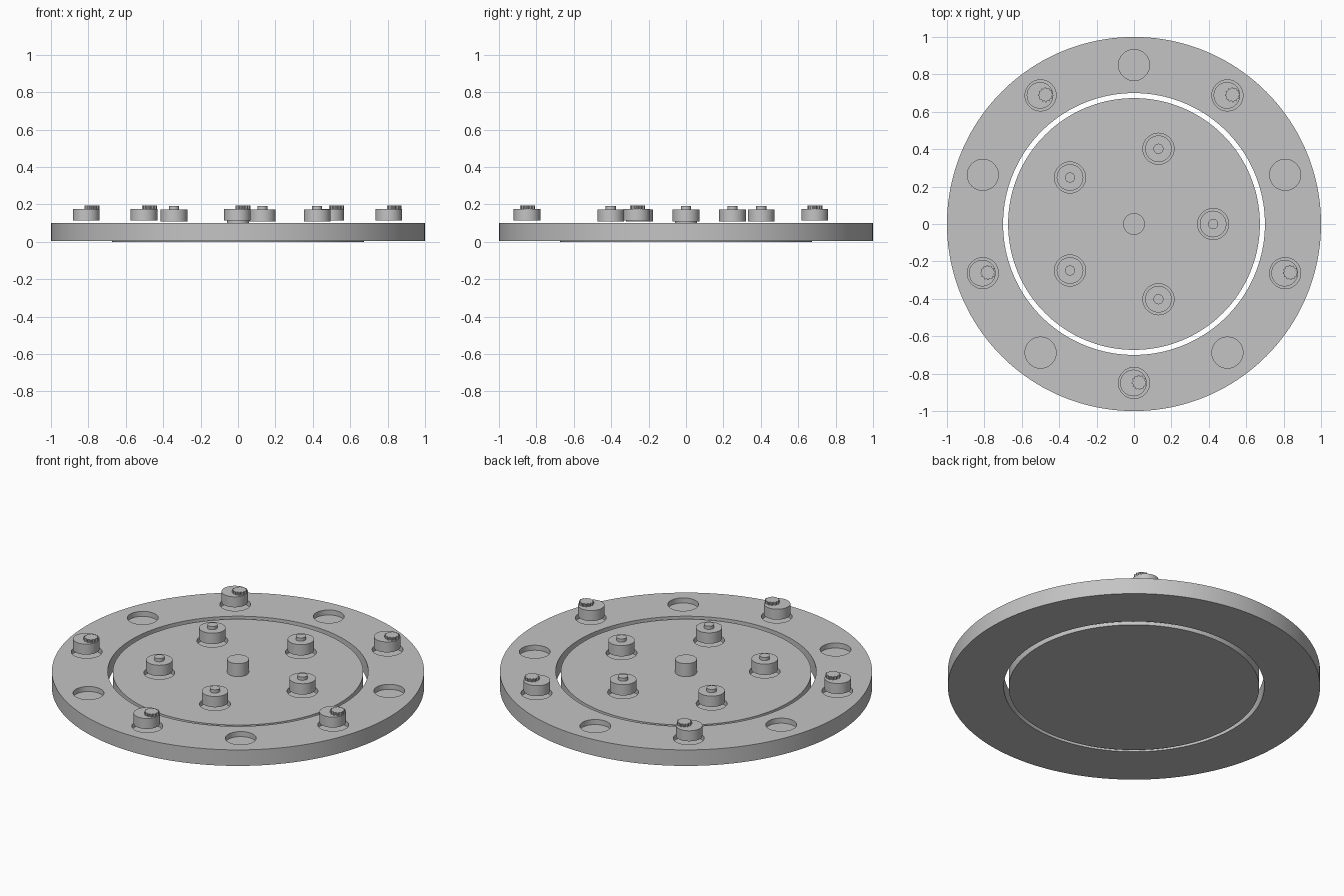
import bpy
import bmesh
from math import cos, sin, pi, radians
from mathutils import Matrix

cube = bpy.data.objects.get("Cube")
if cube:
    bpy.data.objects.remove(cube, do_unlink=True)

grey = bpy.data.materials.new("plain grey")
grey.use_nodes = True
grey.diffuse_color = (0.55, 0.55, 0.55, 1)
grey.node_tree.nodes["Principled BSDF"].inputs["Base Color"].default_value = grey.diffuse_color


def add_cylinder(bm, x, y, z0, z1, radius, sides=64):
    bmesh.ops.create_cone(bm, cap_ends=True, segments=sides, radius1=radius, radius2=radius,
                          depth=z1 - z0, matrix=Matrix.Translation((x, y, (z0 + z1) / 2)))


def add_gear(bm, x, y, z0, z1, outer, inner, teeth=12):
    """Toothed knob: a gear outline pushed upwards."""
    verts = []
    for i in range(teeth * 4):
        r = outer if i % 4 < 2 else inner
        a = 2 * pi * i / (teeth * 4)
        verts.append(bm.verts.new((x + r * cos(a), y + r * sin(a), z0)))
    face = bm.faces.new(verts)
    grown = bmesh.ops.extrude_face_region(bm, geom=[face])["geom"]
    bmesh.ops.translate(bm, vec=(0, 0, z1 - z0),
                        verts=[v for v in grown if isinstance(v, bmesh.types.BMVert)])


def finish(name, bm):
    bmesh.ops.recalc_face_normals(bm, faces=bm.faces)
    mesh = bpy.data.meshes.new(name)
    bm.to_mesh(mesh)
    bm.free()
    mesh.materials.append(grey)
    obj = bpy.data.objects.new(name, mesh)
    bpy.context.collection.objects.link(obj)
    return obj


def activate(obj):
    bpy.ops.object.select_all(action="DESELECT")
    obj.select_set(True)
    bpy.context.view_layer.objects.active = obj


def smooth(obj):
    activate(obj)
    bpy.ops.object.shade_smooth_by_angle(angle=radians(30))


def around(radius, count, start):
    for i in range(count):
        a = radians(start + 360 * i / count)
        yield radius * cos(a), radius * sin(a)


def plate(name, radius, z0, z1, spots, bore=None):
    """Round plate with shallow sockets and an optional central bore."""
    bm = bmesh.new()
    add_cylinder(bm, 0, 0, z0, z1, radius, 160)
    body = finish(name, bm)
    bm = bmesh.new()
    for x, y in spots:
        add_cylinder(bm, x, y, z1 - SOCKET_DEPTH, z1 + 0.1, SOCKET_RADIUS)
    if bore:
        add_cylinder(bm, 0, 0, z0 - 0.1, z1 + 0.1, bore, 160)
    cutter = finish(name + "_cutter", bm)
    cutter.hide_render = True
    mod = body.modifiers.new("sockets", "BOOLEAN")
    mod.operation = "DIFFERENCE"
    mod.solver = "EXACT"
    mod.object = cutter
    activate(body)
    bpy.ops.object.modifier_apply(modifier=mod.name)
    bpy.data.objects.remove(cutter, do_unlink=True)
    smooth(body)


SOCKET_RADIUS, SOCKET_DEPTH, PIN_RADIUS = 0.083, 0.03, 0.071
inner_spots = list(around(0.423, 5, 0))

# Outer ring and inner disc
plate("outer_ring", 1, 0.005, 0.1, around(0.85, 10, 18), bore=0.7)
plate("inner_disc", 0.673, 0, 0.095, inner_spots)

# Outer pins with off-centre toothed knobs
for n, (x, y) in enumerate(around(0.85, 5, 54)):
    bm = bmesh.new()
    add_cylinder(bm, x - 0.003, y, 0.115, 0.177, PIN_RADIUS)
    add_gear(bm, x + 0.027, y + 0.003, 0.177, 0.194, 0.04, 0.034)
    smooth(finish(f"outer_pin_{n + 1}", bm))

# Inner pins with plain centred knobs
for n, (x, y) in enumerate(inner_spots):
    bm = bmesh.new()
    add_cylinder(bm, x, y, 0.108, 0.172, PIN_RADIUS)
    add_cylinder(bm, x, y, 0.172, 0.191, 0.027, 24)
    smooth(finish(f"inner_pin_{n + 1}", bm))

# Central peg
bm = bmesh.new()
add_cylinder(bm, 0, 0, 0.095, 0.172, 0.058)
smooth(finish("centre_peg", bm))
